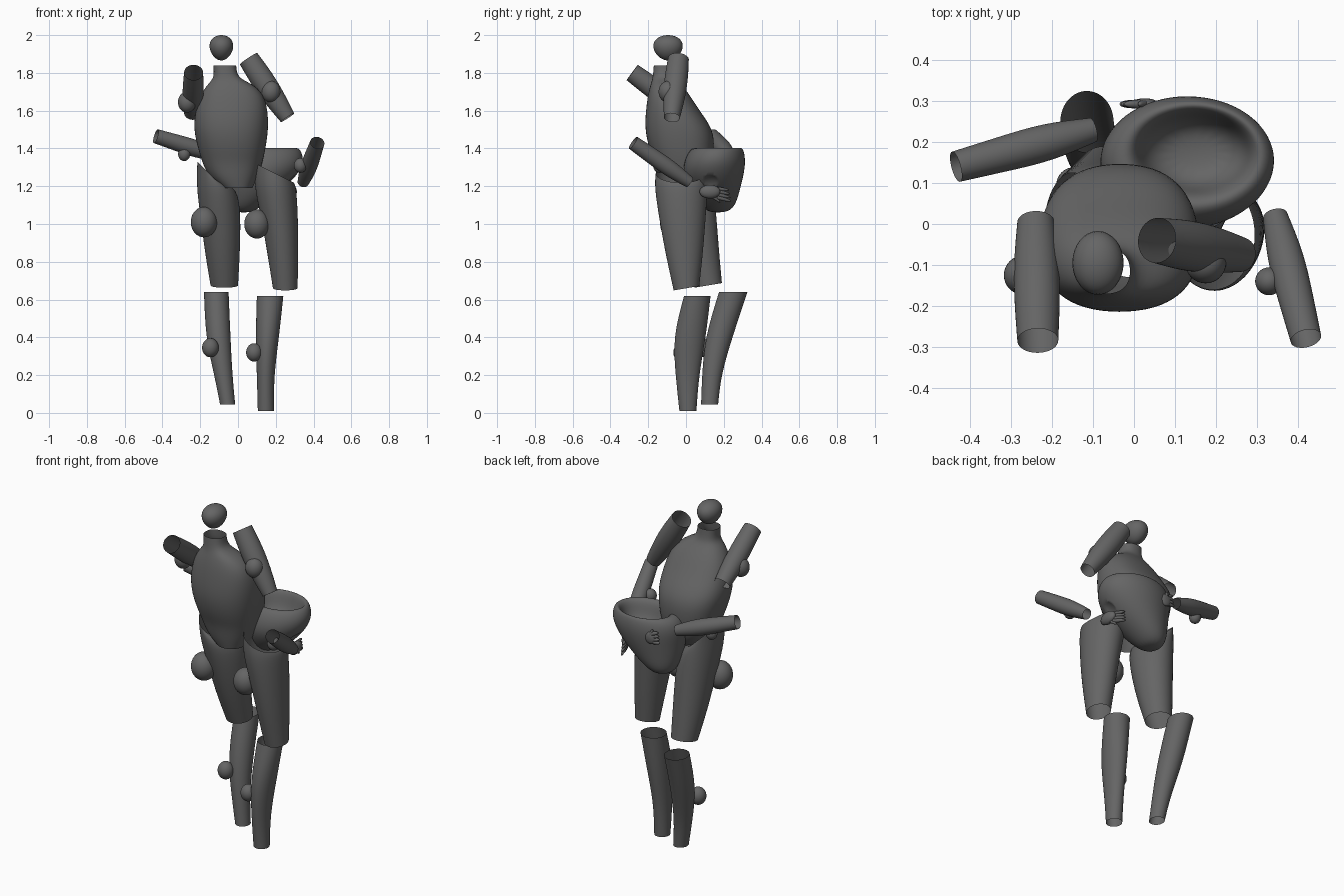
import bpy
import bmesh
import math
from mathutils import Vector

# Remove the default cube only
default_cube = bpy.data.objects.get("Cube")
if default_cube:
    bpy.data.objects.remove(default_cube, do_unlink=True)

SIDES = 16
SWELL = 1.026  # makes up for the shrinkage of subdivision

# Single dark grey material
grey = bpy.data.materials.new("dark_grey")
grey.use_nodes = True
grey_value = (0.13, 0.13, 0.13, 1)
grey.diffuse_color = grey_value
grey.node_tree.nodes["Principled BSDF"].inputs["Base Color"].default_value = grey_value


def finish(name, bm, subdivide=0):
    """Turn a bmesh into a smooth shaded grey object."""
    bmesh.ops.recalc_face_normals(bm, faces=bm.faces)
    mesh = bpy.data.meshes.new(name)
    bm.to_mesh(mesh)
    bm.free()
    for polygon in mesh.polygons:
        polygon.use_smooth = True
    mesh.materials.append(grey)
    obj = bpy.data.objects.new(name, mesh)
    bpy.context.scene.collection.objects.link(obj)
    if subdivide:
        modifier = obj.modifiers.new("smooth", 'SUBSURF')
        modifier.levels = modifier.render_levels = subdivide
    return obj


def skin(name, loops, cap_start=False, cap_end=False):
    """Bridge a list of point loops into one hollow skin."""
    bm = bmesh.new()
    rings = [[bm.verts.new(point) for point in loop] for loop in loops]
    for low, high in zip(rings, rings[1:]):
        for i in range(SIDES):
            j = (i + 1) % SIDES
            bm.faces.new((low[i], low[j], high[j], high[i]))
    if cap_start:
        bm.faces.new(rings[0][::-1])
    if cap_end:
        bm.faces.new(rings[-1])
    return finish(name, bm, subdivide=2)


def rounded(value, power):
    """Signed power, which squares off an ellipse when below one."""
    return math.copysign(abs(value) ** power, value)


def loft(name, sections, slope_top=0, slope_bottom=0, power=1, **caps):
    """Skin level ovals: x min, x max, y min, y max, height."""
    loops = []
    for k, (left, right, front, back, height) in enumerate(sections):
        tilt_x = slope_top if k == len(sections) - 1 else 0
        tilt_y = slope_bottom if k == 0 else 0
        loop = []
        for i in range(SIDES):
            angle = math.tau * i / SIDES
            dx = SWELL * (right - left) / 2 * rounded(math.cos(angle), power)
            dy = SWELL * (back - front) / 2 * rounded(math.sin(angle), power)
            loop.append(((left + right) / 2 + dx, (front + back) / 2 + dy,
                         height + tilt_x * dx + tilt_y * dy))
        loops.append(loop)
    return skin(name, loops, **caps)


def tube(name, start, end, radii, **caps):
    """Skin round sections of varying radius along a straight axis."""
    start, end = Vector(start), Vector(end)
    axis = (end - start).normalized()
    side = axis.orthogonal().normalized()
    other = axis.cross(side)
    angles = [math.tau * i / SIDES for i in range(SIDES)]
    loops = []
    for k, radius in enumerate(radii):
        centre = start.lerp(end, k / (len(radii) - 1))
        loops.append([centre + SWELL * radius * (side * math.cos(a) + other * math.sin(a))
                      for a in angles])
    return skin(name, loops, **caps)


def ball(name, centre, size, taper=0):
    """Ellipsoid, optionally narrower toward the bottom."""
    bm = bmesh.new()
    bmesh.ops.create_uvsphere(bm, u_segments=32, v_segments=18, radius=1)
    for vert in bm.verts:
        width = 1 + taper * vert.co.z
        vert.co.x *= width * size[0]
        vert.co.y *= width * size[1]
        vert.co.z *= size[2]
        vert.co += Vector(centre)
    return finish(name, bm)


def hand(name, wrist, tip, spread, size):
    """Flat palm with four fingers and a thumb."""
    wrist, tip, spread = Vector(wrist), Vector(tip), Vector(spread).normalized()
    palm_end = wrist.lerp(tip, 0.5)
    ball(name + "_palm", wrist.lerp(tip, 0.3), size)
    for k in range(4):
        offset = spread * (k - 1.5) * 0.02
        tube(f"{name}_finger_{k + 1}", palm_end + offset * 0.8, tip + offset,
             (0.011, 0.01, 0.009, 0.004), cap_end=True)
    tube(name + "_thumb", wrist.lerp(tip, 0.2), wrist.lerp(tip, 0.6) + spread * 0.05,
         (0.014, 0.011, 0.005), cap_end=True)


# Head and hunched torso, open at the neck and at the bottom
ball("head", (-.088, -.095, 1.933), (.062, .077, .067), taper=0.15)
loft("torso", [
    (-.085, .075, -.13, .08, 1.19),
    (-.155, .105, -.15, .12, 1.25),
    (-.19, .13, -.165, .14, 1.33),
    (-.21, .145, -.195, .148, 1.4),
    (-.235, .16, -.217, .145, 1.5),
    (-.225, .157, -.212, .07, 1.6),
    (-.195, .135, -.2, .015, 1.69),
    (-.155, .07, -.185, -.03, 1.745),
    (-.125, -.005, -.175, -.055, 1.775),
    (-.13, -.01, -.17, -.06, 1.84)], power=0.85)

# Pelvis bowl with a thick rounded rim, a hollow top and a hip socket
pelvis = loft("pelvis", [
    (-.01, .07, .13, .21, 1.06),
    (-.05, .12, .08, .26, 1.09),
    (-.07, .24, .02, .285, 1.18),
    (-.08, .315, -.015, .305, 1.26),
    (-.085, .348, -.01, .315, 1.33),
    (-.065, .337, .015, .307, 1.385),
    (-.02, .31, .045, .292, 1.41),
    (.01, .285, .075, .272, 1.385),
    (.03, .268, .09, .257, 1.31),
    (.09, .21, .13, .22, 1.27)], cap_start=True, cap_end=True)
socket_cutter = ball("hip_socket_cutter", (.35, .12, 1.16), (.11, .11, .11))
socket_cutter.hide_render = True
socket_cutter.hide_set(True)
socket = pelvis.modifiers.new("hip_socket", 'BOOLEAN')
socket.operation = 'DIFFERENCE'
socket.object = socket_cutter

# Thighs, open at the knee
loft("right_thigh", [
    (-.145, 0, .045, .19, .675),
    (-.175, .01, -.03, .175, .85),
    (-.2, .015, -.09, .16, 1.05),
    (-.22, -.005, -.13, .145, 1.2),
    (-.215, -.085, -.12, .125, 1.265)], slope_top=-1, slope_bottom=.17)
loft("left_thigh", [
    (.185, .315, -.065, .07, .66),
    (.155, .32, -.11, .09, .85),
    (.12, .317, -.145, .105, 1.05),
    (.085, .308, -.167, .115, 1.2),
    (.09, .295, -.16, .105, 1.27)], slope_top=-.5, slope_bottom=.17)

# Lower legs, open at both ends
loft("right_lower_leg", [
    (-.095, -.015, .08, .17, .045),
    (-.125, -.03, .085, .185, .2),
    (-.172, -.04, .1, .245, .4),
    (-.18, -.05, .175, .325, .64)])
loft("left_lower_leg", [
    (.105, .19, -.035, .055, .01),
    (.1, .19, -.055, .068, .2),
    (.093, .217, -.07, .105, .4),
    (.1, .24, -.01, .13, .62)])

# Arms as open tubes
tube("right_upper_arm", (-.235, -.285, 1.802), (-.24, .005, 1.588), (.05, .056, .056, .045))
tube("left_upper_arm", (.056, -.04, 1.875), (.262, -.075, 1.563), (.055, .063, .058, .042))
tube("right_forearm", (-.435, .14, 1.465), (-.1, .23, 1.36), (.038, .043, .048, .03))
tube("left_forearm", (.42, -.28, 1.43), (.345, .02, 1.22), (.038, .043, .046, .03))

# Round joint knobs, given by centre and size
knobs = {
    "right_thigh": (-.18, -.06, 1.01, .07),
    "left_thigh": (.1, -.07, 1, .067),
    "right_shin": (-.146, .095, .345, .044),
    "left_shin": (.085, -.025, .32, .042),
    "right_upper_arm": (-.27, -.125, 1.645, .048),
    "left_upper_arm": (.175, -.095, 1.7, .05),
    "right_forearm": (-.285, .168, 1.37, .032),
    "left_forearm": (.33, -.14, 1.31, .034),
}
for part, (x, y, z, radius) in knobs.items():
    ball(part + "_knob", (x, y, z), (radius, radius, radius * 1.15))

# Hands resting on the pelvis
hand("left_hand", (.3, .08, 1.18), (.255, .235, 1.15), (0, .2, -1), (.025, .055, .036))
hand("right_hand", (.05, .293, 1.3), (-.03, .293, 1.32), (.2, 0, 1), (.035, .014, .035))
